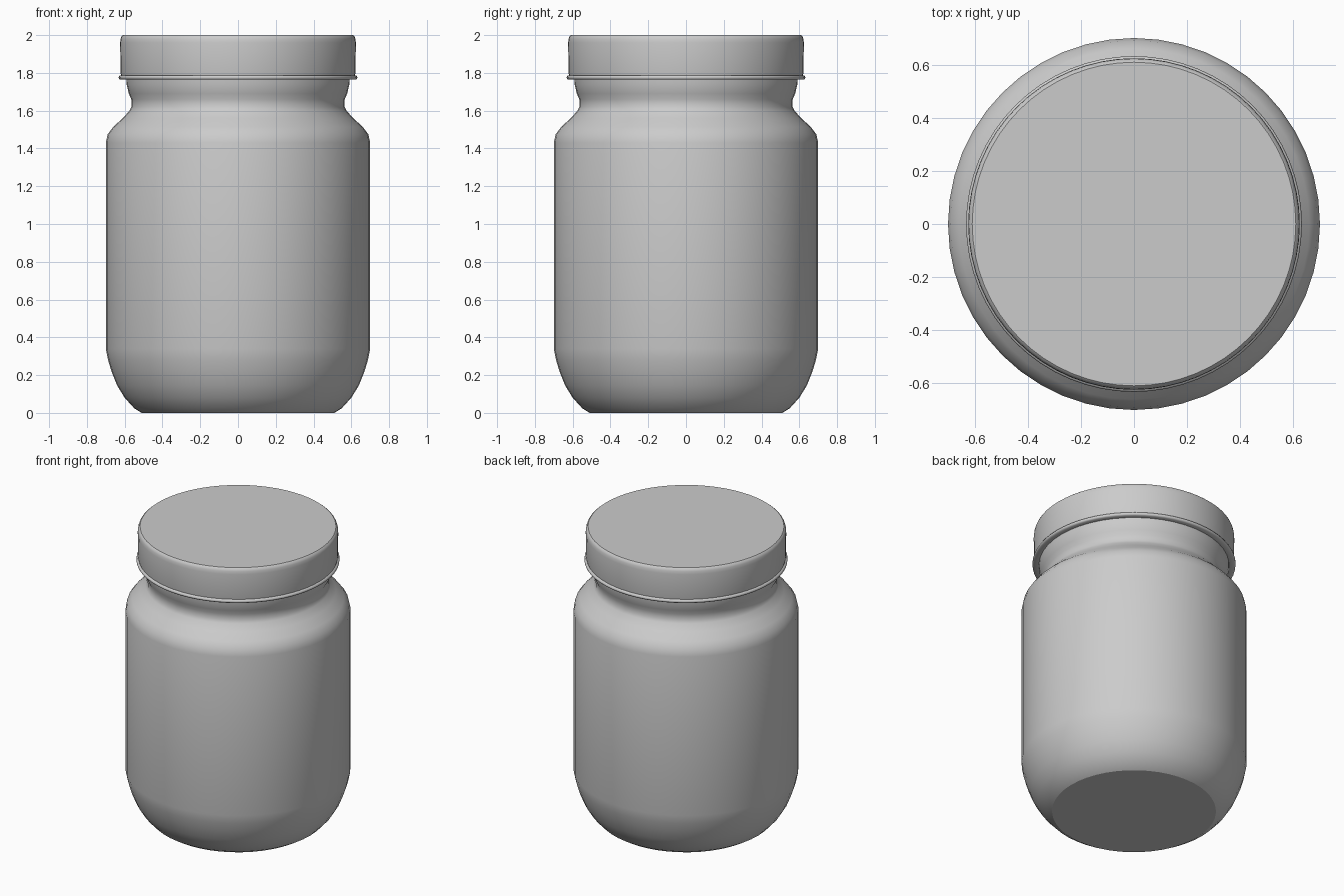
import bpy, bmesh, math

if "Cube" in bpy.data.objects:
    bpy.data.objects.remove(bpy.data.objects["Cube"], do_unlink=True)

GREY = (0.6, 0.6, 0.6, 1.0)
mat = bpy.data.materials.new("plain grey")
mat.use_nodes = True
mat.diffuse_color = GREY
mat.node_tree.nodes["Principled BSDF"].inputs["Base Color"].default_value = GREY


def lathe(name, profile, sides, angle):
    """Spin a (radius, height) profile around z; zero radius closes an end."""
    bm = bmesh.new()
    verts = [bm.verts.new((r, 0, z)) for r, z in profile]
    edges = [bm.edges.new(pair) for pair in zip(verts, verts[1:])]
    bmesh.ops.spin(bm, geom=verts + edges, cent=(0, 0, 0), axis=(0, 0, 1),
                   angle=math.tau, steps=sides, use_duplicate=False)
    bmesh.ops.remove_doubles(bm, verts=bm.verts, dist=0.0005)
    bmesh.ops.recalc_face_normals(bm, faces=bm.faces)
    mesh = bpy.data.meshes.new(name)
    bm.to_mesh(mesh)
    bm.free()
    mesh.materials.append(mat)
    obj = bpy.data.objects.new(name, mesh)
    bpy.context.collection.objects.link(obj)
    bpy.ops.object.select_all(action='DESELECT')
    obj.select_set(True)
    bpy.context.view_layer.objects.active = obj
    bpy.ops.object.shade_smooth_by_angle(angle=math.radians(angle))
    return obj


# Jar: flat base, rounded foot, straight wall, sloping shoulder and neck
lathe("jar_body", [
    (0, 0), (0.51, 0), (0.55, 0.025), (0.60, 0.08), (0.64, 0.145),
    (0.67, 0.22), (0.688, 0.28), (0.70, 0.34), (0.70, 1.43), (0.69, 1.475),
    (0.66, 1.515), (0.61, 1.56), (0.575, 1.60), (0.565, 1.62),
    (0.565, 1.66), (0.578, 1.69), (0.59, 1.74), (0.592, 1.78), (0, 1.78),
], 48, 32)

# Lid: flat top with a small rounded edge and straight skirt
lathe("lid", [
    (0, 1.768), (0.615, 1.768), (0.622, 1.80), (0.624, 1.96),
    (0.622, 1.98), (0.617, 1.993), (0.609, 2.0), (0, 2.0),
], 64, 40)

# Rolled bead around the lower lip of the lid
lathe("lid_bead", [
    (0.60, 1.764), (0.624, 1.764), (0.631, 1.770), (0.632, 1.777),
    (0.628, 1.785), (0.612, 1.789), (0.60, 1.764),
], 64, 50)
